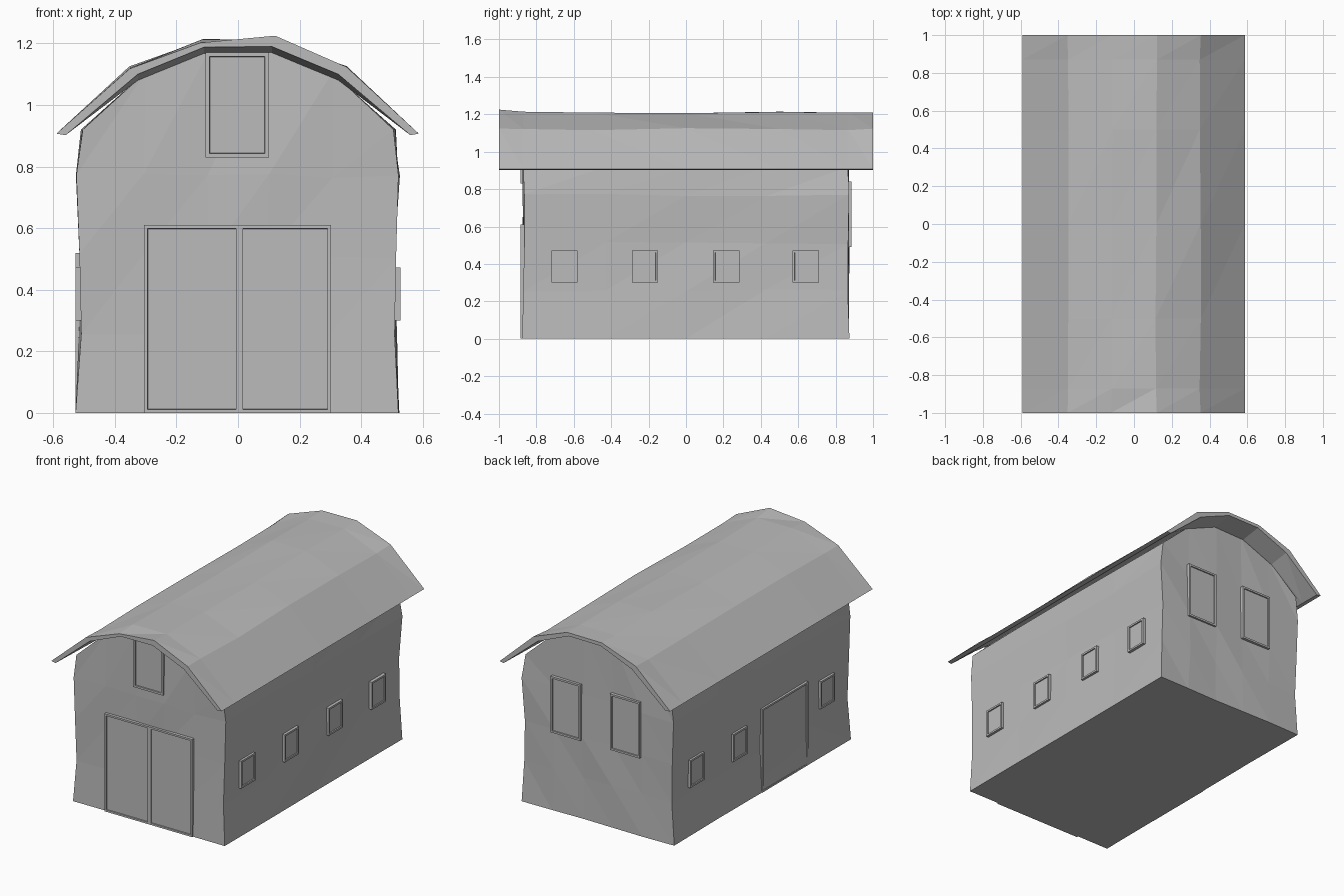
import bpy, bmesh, math, random
from mathutils import Matrix, Vector

random.seed(4)
if "Cube" in bpy.data.objects:
    bpy.data.objects.remove(bpy.data.objects["Cube"], do_unlink=True)

grey = bpy.data.materials.new("plain_grey")
grey.use_nodes = True
colour = (0.5, 0.5, 0.5, 1)
grey.diffuse_color = colour
grey.node_tree.nodes["Principled BSDF"].inputs["Base Color"].default_value = colour


def finish(name, bm):
    bmesh.ops.recalc_face_normals(bm, faces=bm.faces)
    mesh = bpy.data.meshes.new(name)
    bm.to_mesh(mesh)
    bm.free()
    mesh.materials.append(grey)
    obj = bpy.data.objects.new(name, mesh)
    bpy.context.collection.objects.link(obj)
    return obj


def wobble(amount):
    return random.uniform(-amount, amount)


def lattice_shell(name, counts, point):
    """Closed, triangulated shell of a bent grid block."""
    bm = bmesh.new()
    verts = {}

    def vert(key):
        if key not in verts:
            verts[key] = bm.verts.new(point(*key))
        return verts[key]

    for axis in range(3):
        a, b = [n for n in range(3) if n != axis]
        for side in (0, counts[axis] - 1):
            for p in range(counts[a] - 1):
                for q in range(counts[b] - 1):
                    quad = []
                    for da, db in ((0, 0), (1, 0), (1, 1), (0, 1)):
                        key = [side] * 3
                        key[a], key[b] = p + da, q + db
                        quad.append(vert(tuple(key)))
                    bm.faces.new(quad)
    bmesh.ops.triangulate(bm, faces=bm.faces, quad_method='FIXED')
    return finish(name, bm)


# Barn body: gable outline with gently uneven walls
columns = [-0.52, -0.31, -0.1, 0.1, 0.31, 0.52]
gable = [0.92, 1.105, 1.175, 1.175, 1.105, 0.92]
levels = [0, 0.26, 0.51, 0.77]
half_widths = [0.525, 0.512, 0.511, 0.522, 0.508]
lengths = [-0.87, -0.43, 0, 0.43, 0.868]


def body_point(i, j, k):
    x = columns[i] / 0.52 * half_widths[k] + wobble(0.005)
    y = lengths[j] + wobble(0.006)
    z = gable[i] if k == len(levels) else levels[k]
    if 0 < k < len(levels):
        z += wobble(0.008)
    return Vector((x, y, z))


lattice_shell("barn_body", (6, 5, 5), body_point)

# Curved roof: five slopes, thinner and lifted at both overhangs
outer = [(-0.59, 0.907), (-0.35, 1.12), (-0.118, 1.208),
         (0.118, 1.21), (0.35, 1.12), (0.587, 0.907)]
inner_tip = (0.56, 0.902)
stations = [-1, -0.87, -0.5, 0, 0.5, 0.87, 1]


def roof_point(i, j, k):
    x, z = outer[i]
    end = j in (0, len(stations) - 1)
    if k == 0:
        if i in (0, 5):
            x, z = math.copysign(inner_tip[0], x), inner_tip[1]
        else:
            x *= 0.93
            z -= 0.02 if end else 0.04
    elif 0 < i < 5:
        z += wobble(0.006)
        x += wobble(0.004)
        if j == 0 and i == 3:
            z = 1.225
    return Vector((x, stations[j], z))


lattice_shell("roof", (6, len(stations), 2), roof_point)


# Framed panels for doors and windows
FRONT, BACK = (0, 0.884), (180, 0.884)
RIGHT, LEFT = (90, 0.527), (-90, 0.527)


def framed_panel(name, wall, u0, u1, z0, z1, border, recess=0.007):
    angle, distance = wall
    depth = 0.04
    bm = bmesh.new()
    size = Matrix.Diagonal((u1 - u0, depth, z1 - z0, 1))
    centre = Vector(((u0 + u1) / 2, depth / 2 - distance, (z0 + z1) / 2))
    bmesh.ops.create_cube(bm, size=1, matrix=Matrix.Translation(centre) @ size)
    bm.normal_update()
    face = min(bm.faces, key=lambda f: f.calc_center_median().y)
    bmesh.ops.inset_individual(bm, faces=[face], thickness=border)
    # Step the sunken pane back from the frame
    step = bmesh.ops.inset_individual(bm, faces=[face], thickness=0.001)
    bmesh.ops.translate(bm, verts=face.verts, vec=(0, recess, 0))
    bm.transform(Matrix.Rotation(math.radians(angle), 4, 'Z'))
    finish(name, bm)


# Front doors and loft hatch
framed_panel("front_door_right", FRONT, -0.305, 0.005, 0, 0.61, 0.016)
framed_panel("front_door_left", FRONT, 0.005, 0.302, 0, 0.61, 0.016)
framed_panel("loft_hatch", FRONT, -0.105, 0.1, 0.83, 1.17, 0.018)

# Upper windows at the back
for label, u in (("left", -0.215), ("right", 0.195)):
    framed_panel("back_window_" + label, BACK, u - 0.103, u + 0.103,
                 0.49, 0.84, 0.017)

# Small side windows, with a door taking one place on the far side
for number, y in enumerate((-0.65, -0.22, 0.215, 0.64)):
    framed_panel("side_window_a%d" % (number + 1), RIGHT,
                 y - 0.07, y + 0.07, 0.3, 0.472, 0.016)
    if number != 1:
        framed_panel("side_window_b%d" % (number + 1), LEFT,
                     -y - 0.07, -y + 0.07, 0.3, 0.472, 0.016)
framed_panel("side_door", LEFT, 0, 0.455, 0, 0.52, 0.016)
